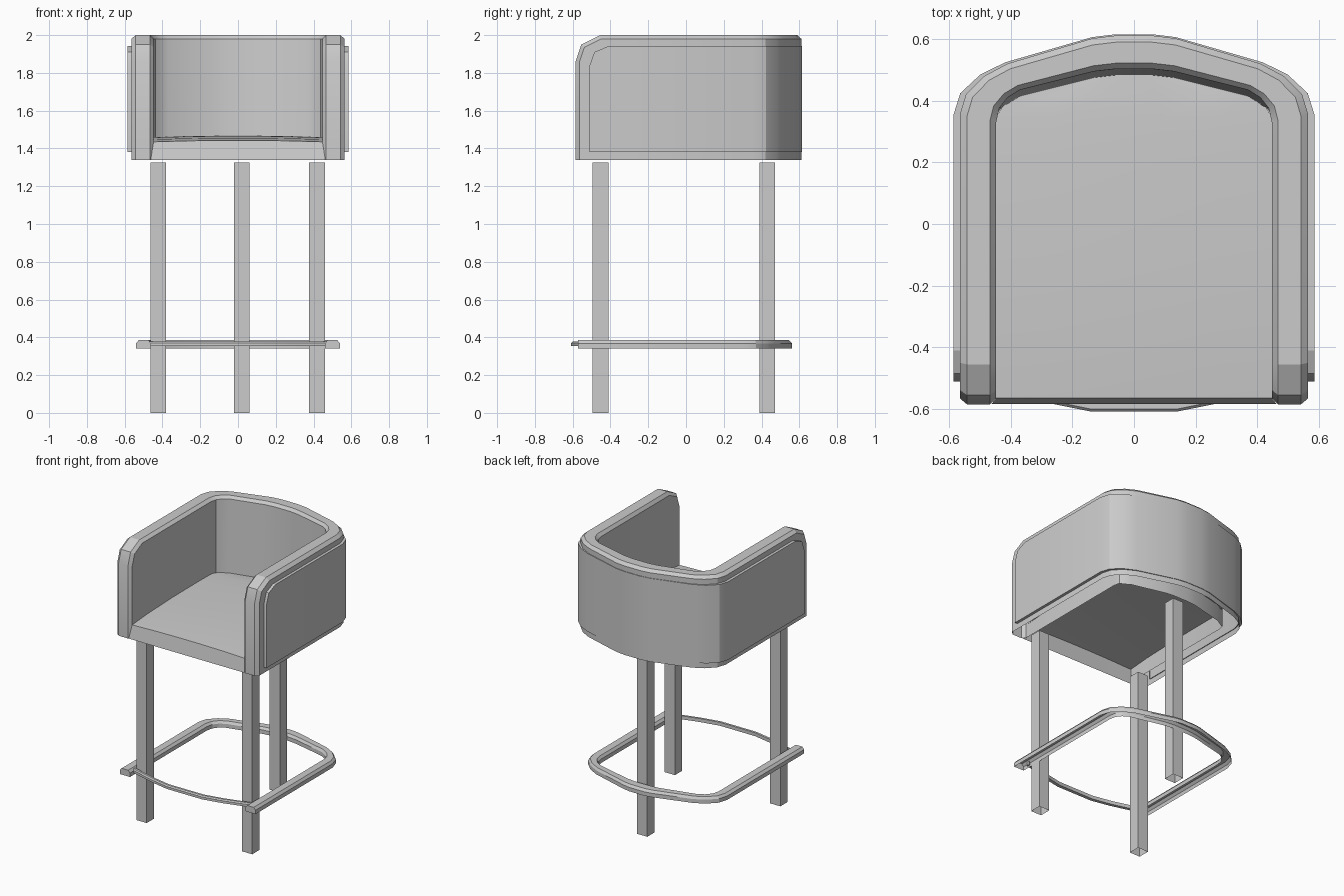
import bpy, bmesh, math
from mathutils import Vector

cube = bpy.data.objects.get("Cube")
if cube:
    bpy.data.objects.remove(cube)

grey = bpy.data.materials.new("plain grey")
grey.use_nodes = True
grey.diffuse_color = (0.6, 0.6, 0.6, 1)
grey.node_tree.nodes["Principled BSDF"].inputs["Base Color"].default_value = (0.6, 0.6, 0.6, 1)


def finish(name, bm, smooth=True):
    bmesh.ops.remove_doubles(bm, verts=bm.verts, dist=0.0005)
    bmesh.ops.dissolve_degenerate(bm, edges=bm.edges, dist=0.0005)
    bmesh.ops.recalc_face_normals(bm, faces=bm.faces)
    mesh = bpy.data.meshes.new(name)
    bm.to_mesh(mesh)
    bm.free()
    mesh.materials.append(grey)
    obj = bpy.data.objects.new(name, mesh)
    bpy.context.collection.objects.link(obj)
    if smooth:
        bpy.ops.object.select_all(action='DESELECT')
        obj.select_set(True)
        bpy.context.view_layer.objects.active = obj
        bpy.ops.object.shade_smooth_by_angle(angle=math.radians(20))
    return obj


def loft(name, sections, closed=False, caps=False):
    """Skin a row of matching cross-sections."""
    bm = bmesh.new()
    rows = [[bm.verts.new(p) for p in s] for s in sections]
    n = len(rows[0])
    for a, b in zip(rows, rows[1:]):
        for i in range(n if closed else n - 1):
            j = (i + 1) % n
            bm.faces.new((a[i], a[j], b[j], b[i]))
    if caps:
        bm.faces.new(rows[0])
        bm.faces.new(rows[-1])
    return finish(name, bm)


def mirrored(half):
    """Complete a row of sections running from +x to the middle."""
    return half + [[(-x, y, z) for x, y, z in s] for s in reversed(half)]


# Plan of the wrapping back: outer and inner points, side to middle
BEND = [((.565, .355), (.447, .33)), ((.545, .42), (.437, .375)),
        ((.485, .48), (.41, .41)), ((.41, .52), (.37, .435)),
        ((.135, .602), (.13, .495)), ((.06, .611), (.06, .503))]
BOTTOM = 1.34


# Arm and back shell: bevelled rim that turns down the arm fronts
def shell_section(outer, inner, top, wall_y=None, wall_top=None):
    o, i = Vector(outer), Vector(inner)
    wall_top = top - 0.02 if wall_top is None else wall_top
    ro, ri = o.lerp(i, 0.2), o.lerp(i, 0.83)
    lean = 0.025 if inner[1] > 0.4 else 0
    if wall_y is not None:
        o.y = i.y = wall_y
    return [(o.x, o.y, BOTTOM), (o.x, o.y, wall_top), (ro.x, ro.y, top),
            (ri.x, ri.y, top), (i.x, i.y, wall_top), (i.x, i.y - lean, BOTTOM)]


arm_front = [(-.585, BOTTOM, -.565, BOTTOM), (-.585, 1.86, -.565, 1.855),
             (-.555, 1.95, -.538, 1.935), (-.455, 2.0, -.45, 1.98)]
shell = [shell_section((.565, y), (.447, y), z, wy, wz) for y, z, wy, wz in arm_front]
shell += [shell_section(o, i, 2.0) for o, i in BEND]
loft("arm_and_back_shell", mirrored(shell))


# Outer panel wrapped round the shell, fading flush at the back
def panel_section(outer, inner, top):
    (ox, oy), (ix, iy) = outer, inner
    return [(ix, iy, 1.38), (ox, oy, 1.38), (ox, oy, top), (ix, iy, top)]


panel = [panel_section((.585, y), (.56, y), z)
         for y, z in [(-.51, 1.38), (-.51, 1.84), (-.485, 1.91), (-.41, 1.942)]]
for (x, y), inner in BEND:
    grow = 0.02 * max(0, (x - .3) / .265)
    panel.append(panel_section((x + grow, y + (0.004 if y > .4 else 0)),
                               (x - .005, y - (0.005 if y > .4 else 0)), 1.942))
loft("outer_panel", mirrored(panel))

# Seat: gently domed cushion with a sloping front face, open below
seat = []
for y, z, w in [(-.583, BOTTOM, .462), (-.565, 1.435, .447), (-.4, 1.448, .452),
                (-.1, 1.458, .452), (.2, 1.46, .452), (.34, 1.458, .452),
                (.42, 1.455, .4), (.49, 1.45, .13)]:
    seat.append([(w * k, y, z + (0.008 * (1 - k * k) if z > BOTTOM else 0))
                 for k in (-1, -.6, -.2, .2, .6, 1)])
loft("seat", seat)


# Legs: two at the front and one at the back, open at the foot
def leg(name, x, y):
    bm = bmesh.new()
    bmesh.ops.create_cube(bm, size=1)
    for v in bm.verts:
        v.co = (x + v.co.x * .083, y + v.co.y * .083, (v.co.z + .5) * 1.325)
    foot = [f for f in bm.faces if f.normal.z < -.5]
    bmesh.ops.delete(bm, geom=foot, context='FACES_ONLY')
    finish(name, bm, smooth=False)


leg("front_leg_left", .418, -.453)
leg("front_leg_right", -.422, -.453)
leg("back_leg", .02, .43)


# Footrest: bevelled U-shaped rail, open below
def rail_section(outer, inner):
    o, i = Vector(outer), Vector(inner)
    ro, ri = o.lerp(i, .18), o.lerp(i, .82)
    return [(o.x, o.y, .34), (o.x, o.y, .368), (ro.x, ro.y, .385),
            (ri.x, ri.y, .385), (i.x, i.y, .368), (i.x, i.y, .34)]


rail = [rail_section((.54, -.572), (.46, -.572))]
for (ox, oy), (ix, iy) in BEND:
    inner_x = ix + .013 if ix > .3 else ix
    rail.append(rail_section((max(ox - .025, .06), oy - .05), (inner_x, iy - .025)))
loft("footrest_rail", mirrored(rail), caps=True)

# Thin bowed bar across the front
bar = [[(x, y - .012, .353), (x, y - .012, .37), (x, y - .004, .378),
        (x, y + .012, .378), (x, y + .012, .353)]
       for x, y in [(.47, -.515), (.28, -.568), (.14, -.596)]]
loft("front_foot_bar", mirrored(bar), closed=True, caps=True)
